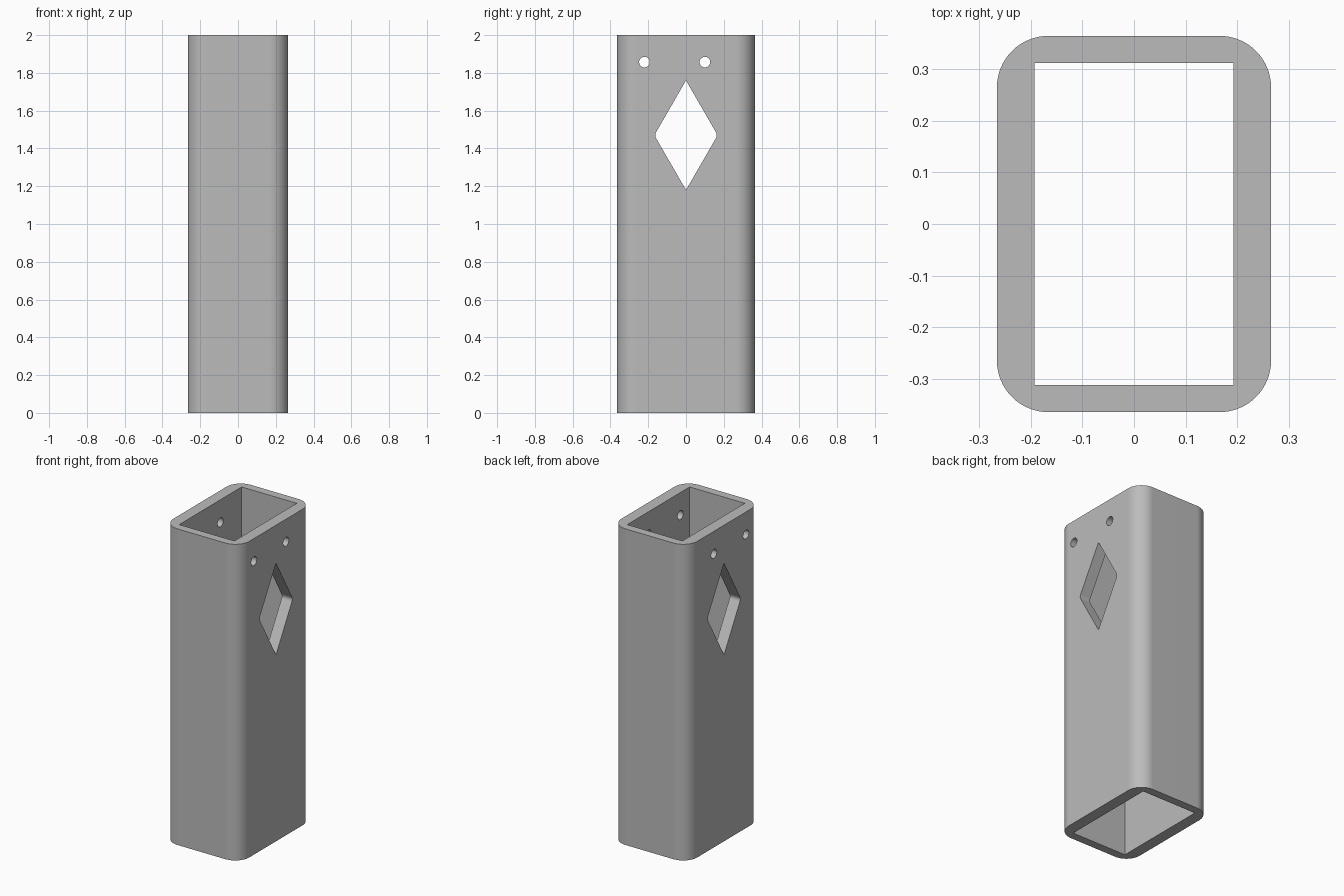
import bpy, bmesh
from math import pi, cos, sin, tan, radians

cube = bpy.data.objects.get("Cube")
if cube:
    bpy.data.objects.remove(cube, do_unlink=True)

HEIGHT = 2.0
OUTER_X, OUTER_Y, CORNER = 0.266, 0.365, 0.1
INNER_X, INNER_Y = 0.193, 0.312

grey = bpy.data.materials.new("mid grey")
grey.use_nodes = True
colour = (0.5, 0.5, 0.5, 1)
grey.diffuse_color = colour
grey.node_tree.nodes["Principled BSDF"].inputs["Base Color"].default_value = colour


def arc(cx, cy, r, start, end, steps):
    """Points along an arc, angles in degrees."""
    return [(cx + r * cos(radians(start + (end - start) * i / steps)),
             cy + r * sin(radians(start + (end - start) * i / steps)))
            for i in range(steps + 1)]


def prism(name, outline, to_3d, depth):
    """Extrude a closed 2D outline; to_3d places each point."""
    bm = bmesh.new()
    face = bm.faces.new([bm.verts.new(to_3d(a, b)) for a, b in outline])
    new = bmesh.ops.extrude_face_region(bm, geom=[face])["geom"]
    bmesh.ops.translate(bm, vec=depth,
                        verts=[v for v in new if isinstance(v, bmesh.types.BMVert)])
    bmesh.ops.recalc_face_normals(bm, faces=bm.faces)
    mesh = bpy.data.meshes.new(name)
    bm.to_mesh(mesh)
    bm.free()
    mesh.materials.append(grey)
    obj = bpy.data.objects.new(name, mesh)
    bpy.context.collection.objects.link(obj)
    return obj


def side_cutter(name, outline):
    """Cutter running through both side walls."""
    return prism(name, outline, lambda y, z: (-0.5, y, z), (1, 0, 0))


# Rounded outer body
sx, sy = OUTER_X - CORNER, OUTER_Y - CORNER
body = []
for i, (kx, ky) in enumerate([(1, 1), (-1, 1), (-1, -1), (1, -1)]):
    body += arc(kx * sx, ky * sy, CORNER, 90 * i, 90 * i + 90, 16)
tube = prism("rectangular_tube", body, lambda x, y: (x, y, 0), (0, 0, HEIGHT))

# Square-cornered bore, open at both ends
bore = [(-INNER_X, -INNER_Y), (INNER_X, -INNER_Y), (INNER_X, INNER_Y), (-INNER_X, INNER_Y)]
cutters = [prism("bore_cutter", bore, lambda x, y: (x, y, -0.1), (0, 0, HEIGHT + 0.2))]

# Diamond window with rounded side corners
MID, HALF, FILLET = 1.47, 0.29, 0.03
centre = HALF * tan(pi / 6) - FILLET / sin(pi / 3)
diamond = ([(0, MID - HALF)] + arc(centre, MID, FILLET, -30, 30, 8)
           + [(0, MID + HALF)] + arc(-centre, MID, FILLET, 150, 210, 8))
cutters.append(side_cutter("diamond_cutter", diamond))

# Pair of round fixing holes
for name, y in (("front_hole_cutter", -0.22), ("back_hole_cutter", 0.1)):
    cutters.append(side_cutter(name, arc(y, 1.857, 0.028, 0, 360, 32)[:-1]))

# Cut the openings, then drop the cutters
bpy.ops.object.select_all(action="DESELECT")
tube.select_set(True)
bpy.context.view_layer.objects.active = tube
for cutter in cutters:
    cutter.hide_render = True
    mod = tube.modifiers.new(cutter.name, "BOOLEAN")
    mod.operation, mod.solver, mod.object = "DIFFERENCE", "EXACT", cutter
    bpy.ops.object.modifier_apply(modifier=mod.name)
    bpy.data.objects.remove(cutter, do_unlink=True)

# Smooth curves, flat walls and crisp edges
bpy.ops.object.shade_smooth_by_angle(angle=radians(25))
weighted = tube.modifiers.new("flat_walls", "WEIGHTED_NORMAL")
weighted.keep_sharp = True
